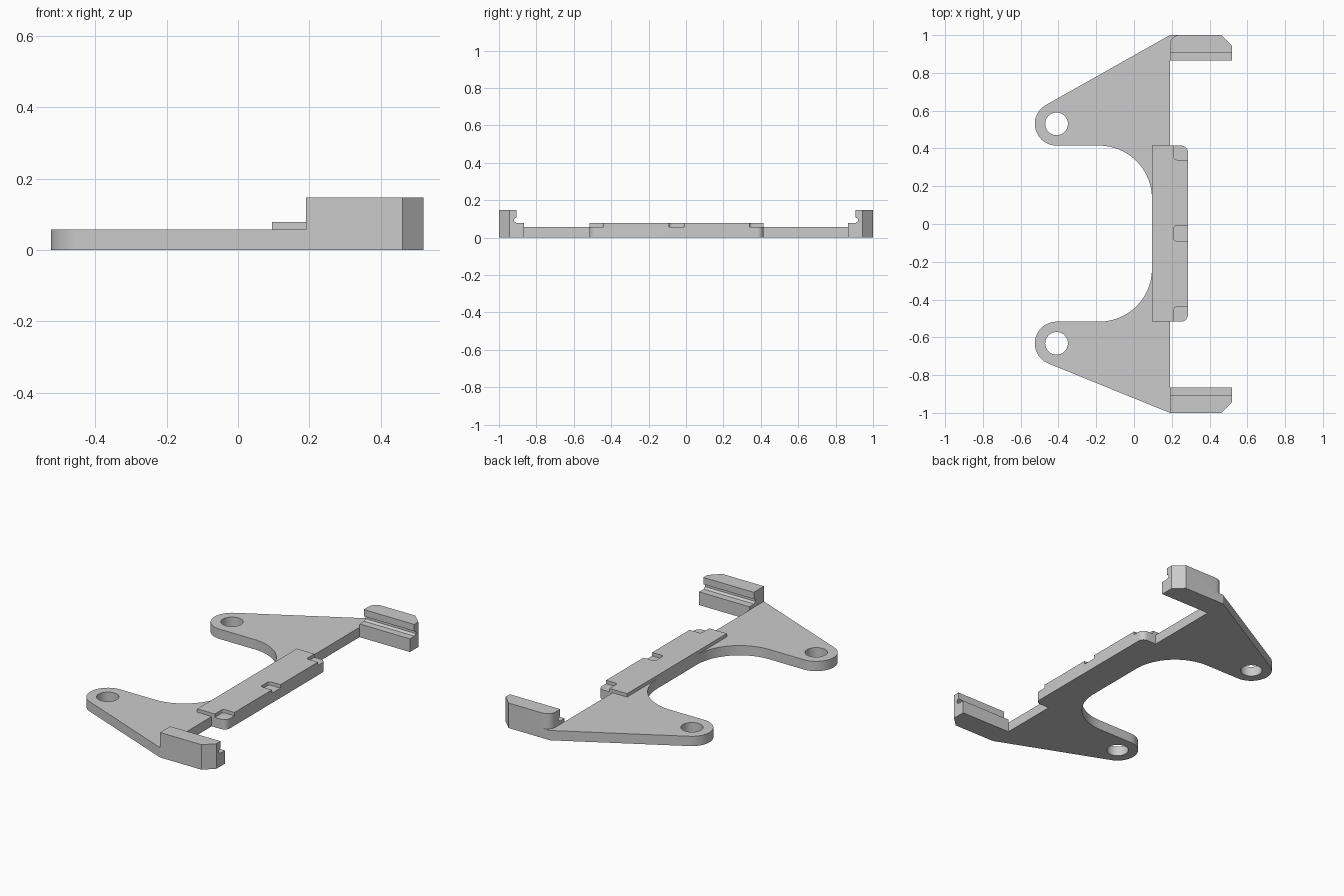
import bpy, bmesh
from math import sin, cos, radians, degrees, atan2, acos, hypot
from mathutils import Vector

old = bpy.data.objects.get("Cube")
if old:
    bpy.data.objects.remove(old, do_unlink=True)

grey = bpy.data.materials.new("plain grey")
grey.use_nodes = True
grey.diffuse_color = (0.6, 0.6, 0.6, 1)
grey.node_tree.nodes["Principled BSDF"].inputs["Base Color"].default_value = grey.diffuse_color

PLATE, BAR, TOP = 0.058, 0.078, 0.148   # heights
EDGE, TAB = 0.19, 0.285                 # plate edge and tab edge in x


def arc(cx, cy, r, a0, a1, n=24):
    angles = [radians(a0 + (a1 - a0) * i / n) for i in range(n + 1)]
    return [(cx + r * cos(a), cy + r * sin(a)) for a in angles]


def prism(name, points, lo, hi, along="z"):
    """Extrude a closed profile (xy along z, or yz along x)."""
    place = (lambda a, b: (a, b, lo)) if along == "z" else (lambda a, b: (lo, a, b))
    step = Vector((0, 0, hi - lo)) if along == "z" else Vector((hi - lo, 0, 0))
    bm = bmesh.new()
    face = bm.faces.new([bm.verts.new(place(a, b)) for a, b in points])
    ext = bmesh.ops.extrude_face_region(bm, geom=[face], use_keep_orig=True)
    verts = [v for v in ext["geom"] if isinstance(v, bmesh.types.BMVert)]
    bmesh.ops.translate(bm, verts=verts, vec=step)
    bmesh.ops.remove_doubles(bm, verts=bm.verts[:], dist=0.0001)
    bmesh.ops.recalc_face_normals(bm, faces=bm.faces[:])
    mesh = bpy.data.meshes.new(name)
    bm.to_mesh(mesh)
    bm.free()
    mesh.materials.append(grey)
    ob = bpy.data.objects.new(name, mesh)
    bpy.context.collection.objects.link(ob)
    return ob


def activate(ob):
    bpy.ops.object.select_all(action="DESELECT")
    ob.select_set(True)
    bpy.context.view_layer.objects.active = ob


def cut(ob, cutter):
    activate(ob)
    mod = ob.modifiers.new("cut", "BOOLEAN")
    mod.operation, mod.solver, mod.object = "DIFFERENCE", "EXACT", cutter
    bpy.ops.object.modifier_apply(modifier=mod.name)
    bpy.data.objects.remove(cutter, do_unlink=True)


def smooth(ob):
    activate(ob)
    bpy.ops.object.shade_smooth_by_angle(angle=radians(30))


def tangent_angle(cx, cy, r, px, py, side):
    """Angle on the circle where the line from a point touches it."""
    dx, dy = px - cx, py - cy
    return degrees(atan2(dy, dx) + side * acos(r / hypot(dx, dy)))


# Base plate: two rounded ears, a curved inner cutout and a rounded tab
EAR_X, EAR_R, SWEEP = -0.41, 0.115, 0.28
ear_hi, ear_lo = 0.53, -0.632
tab_hi, tab_lo = ear_hi - EAR_R, ear_lo + EAR_R
sweep_x, corner = 0.095 - SWEEP, 0.035
a_hi = tangent_angle(EAR_X, ear_hi, EAR_R, EDGE, 1, 1)
a_lo = tangent_angle(EAR_X, ear_lo, EAR_R, EDGE, -1, -1)
outline = [(EDGE, -1), (EDGE, tab_lo)]
outline += arc(TAB - corner, tab_lo + corner, corner, -90, 0, 10)
outline += arc(TAB - corner, tab_hi - corner, corner, 0, 90, 10)
outline += [(EDGE, tab_hi), (EDGE, 1)]
outline += arc(EAR_X, ear_hi, EAR_R, a_hi, 270)
outline += arc(sweep_x, tab_hi - SWEEP, SWEEP, 90, 0)
outline += arc(sweep_x, tab_lo + SWEEP, SWEEP, 0, -90)
outline += arc(EAR_X, ear_lo, EAR_R, 90, 360 + a_lo)
plate = prism("base_plate", outline, 0, PLATE)
for y in (ear_hi, ear_lo):
    cut(plate, prism("hole_cutter", arc(EAR_X, y, 0.06, 0, 360, 48), -0.1, 0.2))
smooth(plate)

# Raised bar with three small notches along its outer edge
NOTCH, r = 0.21, 0.015
bar = [(0.095, tab_lo), (NOTCH, tab_lo)]
bar += arc(NOTCH + r, -0.44 - r, r, 180, 90, 6) + [(TAB, -0.44), (TAB, -0.09)]
bar += arc(NOTCH + r, -0.09 + r, r, 270, 180, 6)
bar += arc(NOTCH + r, -0.01 - r, r, 180, 90, 6) + [(TAB, -0.01), (TAB, 0.34)]
bar += arc(NOTCH + r, 0.34 + r, r, 270, 180, 6) + [(NOTCH, tab_hi), (0.095, tab_hi)]
smooth(prism("raised_bar", bar, PLATE, BAR))

# End clamps: stepped, grooved profile with a chamfered outer tip
TIP = 0.52
profile = [(1, 0), (1, TOP), (0.905, TOP), (0.905, 0.108), (0.92, 0.1),
           (0.92, 0.088), (0.907, BAR), (0.865, BAR), (0.865, 0)]
for name, s in (("back_clamp", 1), ("front_clamp", -1)):
    clamp = prism(name, [(s * y, z) for y, z in profile], EDGE, TIP, "x")
    chamfer = [(0.445, s * 1.016), (0.54, s * 1.016), (0.54, s * 0.924)]
    cut(clamp, prism("chamfer_cutter", chamfer, -0.1, 0.3))
    if s > 0:
        # Rounded upright corner above the plate
        R = 0.05
        round_off = arc(EDGE + R, 1 - R, R, 90, 180, 10) + [
            (EDGE - 0.02, 1 - R), (EDGE - 0.02, 1.02), (EDGE + R, 1.02)]
        cut(clamp, prism("corner_cutter", round_off, PLATE, 0.3))
    smooth(clamp)
